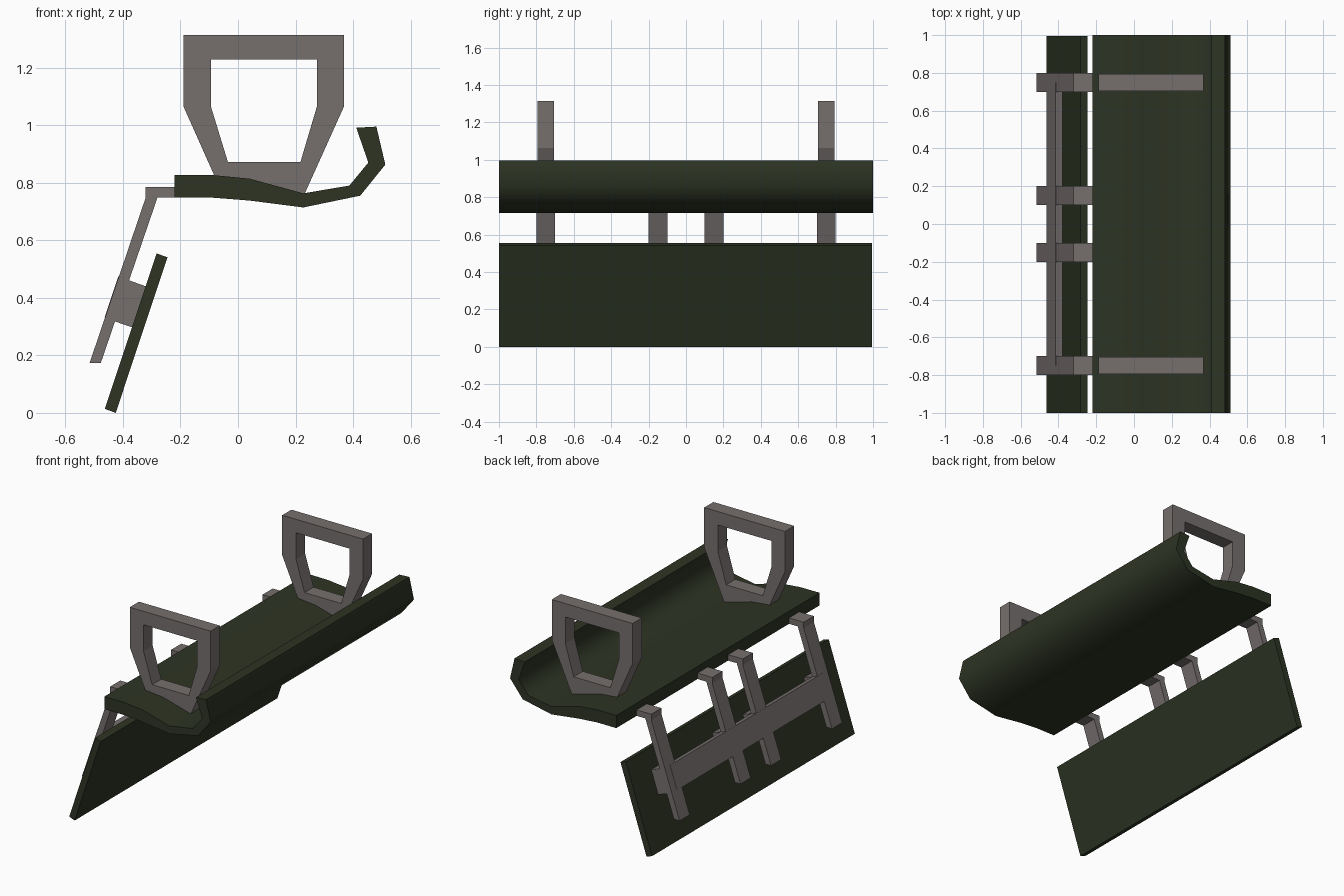
import bpy, bmesh, math

if "Cube" in bpy.data.objects:
    bpy.data.objects.remove(bpy.data.objects["Cube"])


def material(name, rgb):
    m = bpy.data.materials.new(name)
    m.diffuse_color = (*rgb, 1)
    m.use_nodes = True
    m.node_tree.nodes["Principled BSDF"].inputs["Base Color"].default_value = m.diffuse_color
    return m


GREEN = material("dark olive", (0.026, 0.034, 0.017))
GREY = material("warm grey", (0.18, 0.16, 0.155))


def extrude(name, profile, y0, y1, mat, hole=None, smooth=False):
    """Extrude an x-z profile along y; a hole needs as many points as the profile."""
    bm = bmesh.new()
    loops = [profile] + ([hole] if hole else [])
    rings = [[[bm.verts.new((x, y, z)) for x, z in lp] for lp in loops] for y in (y0, y1)]
    n = len(profile)
    for a, b in zip(*rings):
        for i in range(n):
            j = (i + 1) % n
            bm.faces.new((a[i], a[j], b[j], b[i]))
    for ring in rings:
        if hole:
            o, h = ring
            for i in range(n):
                j = (i + 1) % n
                bm.faces.new((o[i], o[j], h[j], h[i]))
        else:
            bm.faces.new(ring[0])
    bmesh.ops.recalc_face_normals(bm, faces=bm.faces)
    me = bpy.data.meshes.new(name)
    bm.to_mesh(me)
    bm.free()
    me.materials.append(mat)
    ob = bpy.data.objects.new(name, me)
    bpy.context.collection.objects.link(ob)
    if smooth:
        bpy.context.view_layer.objects.active = ob
        ob.select_set(True)
        bpy.ops.object.shade_smooth_by_angle(angle=math.radians(60))
        ob.select_set(False)
    return ob


# curved upper panel with turned-up lip
extrude("upper_panel", [
    (-0.22, 0.827), (-0.082, 0.826), (0.04, 0.814), (0.227, 0.763), (0.387, 0.79),
    (0.453, 0.87), (0.411, 0.991), (0.481, 0.995), (0.512, 0.863), (0.425, 0.755),
    (0.227, 0.714), (0.04, 0.738), (-0.088, 0.748), (-0.22, 0.748)],
    -1, 1, GREEN, smooth=True)

# slanted flat lower panel
extrude("lower_panel", [(-0.283, 0.554), (-0.245, 0.541), (-0.425, 0.0), (-0.463, 0.014)],
        -1, 0.995, GREEN)

# four bent arms, each with a spacer block against the lower panel
for i, y in enumerate((-0.75, -0.15, 0.15, 0.75)):
    extrude(f"arm_{i + 1}", [
        (-0.321, 0.785), (-0.22, 0.785), (-0.22, 0.748), (-0.28, 0.748),
        (-0.477, 0.173), (-0.516, 0.173), (-0.321, 0.748)], y - 0.05, y + 0.05, GREY)
    extrude(f"spacer_{i + 1}", [(-0.379, 0.461), (-0.321, 0.44), (-0.367, 0.297), (-0.428, 0.318)],
            y - 0.05, y + 0.05, GREY)

# cross beam flush with the arms
extrude("cross_beam", [(-0.416, 0.474), (-0.379, 0.461), (-0.428, 0.318), (-0.464, 0.331)],
        -0.75, 0.75, GREY)

# two closed loop handles
for side, y in (("front", -0.75), ("back", 0.75)):
    extrude(f"{side}_handle", [
        (-0.189, 1.313), (0.368, 1.313), (0.368, 1.064), (0.231, 0.76),
        (0.04, 0.812), (-0.082, 0.824), (-0.189, 1.064)],
        y - 0.045, y + 0.045, GREY,
        hole=[(-0.094, 1.229), (0.274, 1.229), (0.274, 1.064), (0.217, 0.872),
              (0.09, 0.872), (-0.035, 0.872), (-0.094, 1.064)])
